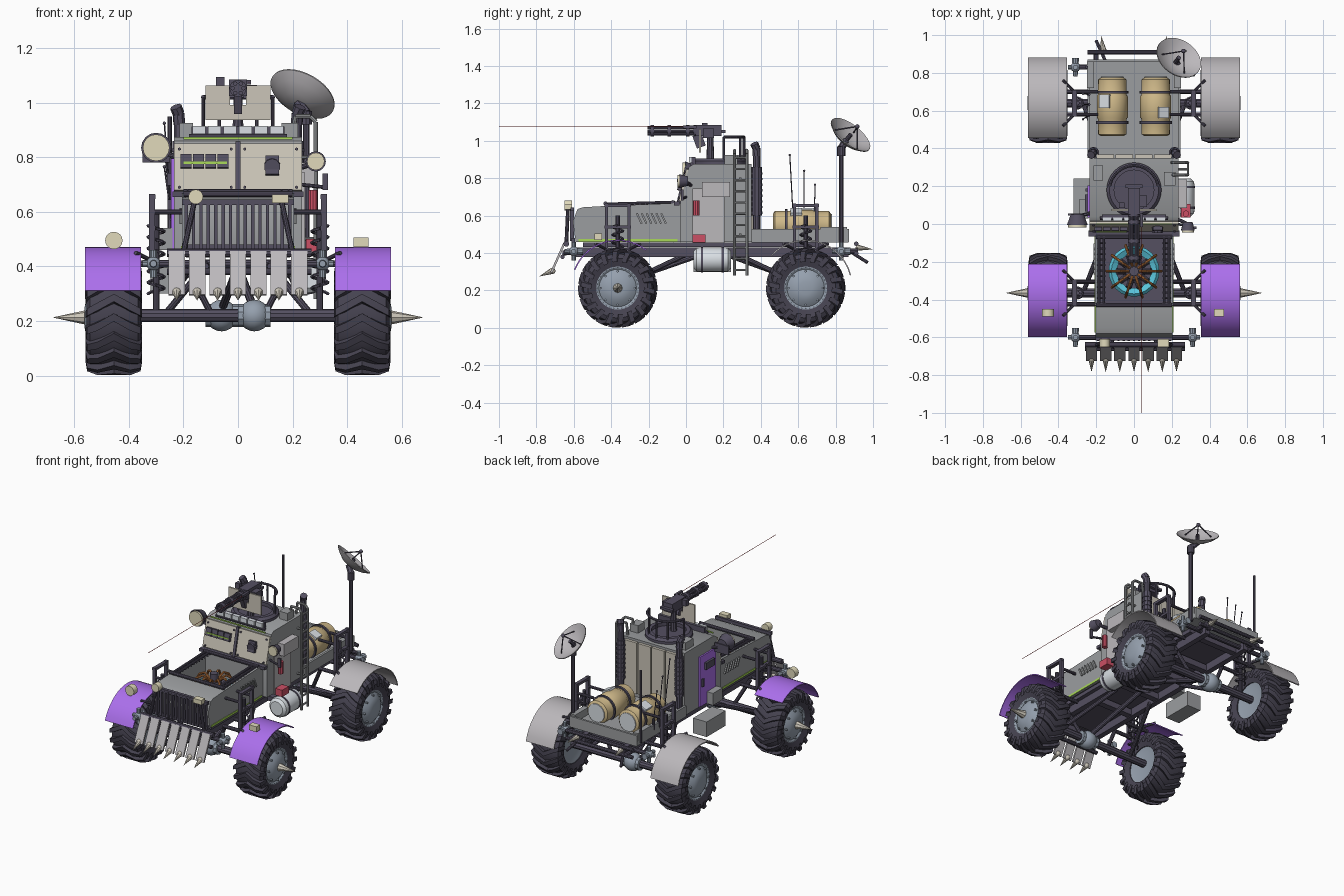
import bpy, bmesh
from math import sin, cos, pi, radians
from mathutils import Vector, Matrix, Euler

COL = dict(body=(.33, .34, .35), dark=(.09, .08, .12), tyre=(.06, .055, .08), purple=(.41, .16, .84),
           pale=(.5, .48, .5), beige=(.6, .56, .48), hub=(.3, .35, .42), tan=(.62, .48, .25), white=(.7, .74, .78),
           red=(.6, .08, .13), green=(.4, .7, .1), cyan=(.1, .55, .7), orange=(.6, .22, .06), lamp=(.75, .7, .5),
           laser=(.4, .02, .02))
MATS = {}
for k, c in COL.items():
    MATS[k] = bpy.data.materials.new(k)
    MATS[k].diffuse_color = (*c, 1)


class Part:
    """Collects primitives in one mesh object, optionally mirrored left to right."""
    def __init__(s, name, mat, mirror=False):
        s.name, s.mat, s.mirror, s.bm = name, mat, mirror, bmesh.new()

    def box(s, c, size, rot=(0, 0, 0)):
        m = Matrix.Translation(c) @ Euler([radians(a) for a in rot]).to_matrix().to_4x4() @ Matrix.Diagonal((*size, 1))
        bmesh.ops.create_cube(s.bm, size=1, matrix=m)
        return s

    def rod(s, a, b, r, r2=None, n=10):
        a, b = Vector(a), Vector(b)
        m = Matrix.Translation((a + b) / 2) @ (b - a).to_track_quat('Z', 'Y').to_matrix().to_4x4()
        bmesh.ops.create_cone(s.bm, cap_ends=True, segments=n, radius1=r, radius2=r if r2 is None else r2,
                              depth=(b - a).length, matrix=m)
        return s

    def chain(s, pts, r, n=8):
        for a, b in zip(pts, pts[1:]):
            s.rod(a, b, r, n=n)
        return s

    def ball(s, c, r):
        bmesh.ops.create_uvsphere(s.bm, u_segments=16, v_segments=10, radius=r, matrix=Matrix.Translation(c))
        return s

    def prism(s, yz, x0, x1):
        n = len(yz)
        v = [[s.bm.verts.new((x, *p)) for p in yz] for x in (x0, x1)]
        for row in v:
            s.bm.faces.new(row)
        for i in range(n):
            s.bm.faces.new((v[0][i], v[0][(i + 1) % n], v[1][(i + 1) % n], v[1][i]))
        return s

    def spin(s, prof, c, axis, n=32, closed=False):
        m = Matrix.Translation(c) @ Vector(axis).to_track_quat('Z', 'Y').to_matrix().to_4x4()
        v = [[s.bm.verts.new(m @ Vector((r * cos(2 * pi * i / n), r * sin(2 * pi * i / n), h))) for i in range(n)]
             for r, h in prof]
        for j in range(len(prof) - (0 if closed else 1)):
            k = (j + 1) % len(prof)
            for i in range(n):
                s.bm.faces.new((v[j][i], v[j][(i + 1) % n], v[k][(i + 1) % n], v[k][i]))
        bmesh.ops.remove_doubles(s.bm, verts=[q for row in v for q in row], dist=1e-6)
        return s

    def done(s):
        bmesh.ops.recalc_face_normals(s.bm, faces=s.bm.faces)
        me = bpy.data.meshes.new(s.name)
        s.bm.to_mesh(me)
        s.bm.free()
        me.materials.append(MATS[s.mat])
        o = bpy.data.objects.new(s.name, me)
        bpy.context.collection.objects.link(o)
        if s.mirror:
            o.modifiers.new("mirror", 'MIRROR').use_mirror_merge = False
        return o


# wheels: tyre with chevron lugs, domed hub, fender
for tag, wy in (("front", -.365), ("rear", .64)):
    wc = Vector((.455, wy, .213))
    t = Part(tag + "_tyres", 'tyre', True)
    t.spin([(.115, -.085), (.16, -.1), (.183, -.088), (.192, -.05), (.192, .05), (.183, .088), (.16, .1), (.115, .085)],
           wc, (1, 0, 0), 36, True)
    for k in range(36):
        a0, sd, rows = (k // 2) * 2 * pi / 18, (1, -1)[k % 2], []
        for x, lo, hi, da in ((0, .18, .212, 0), (.06, .18, .212, .16), (.098, .165, .197, .25), (.104, .14, .16, .28)):
            rows.append([t.bm.verts.new(wc + Vector((x * sd, r * cos(a0 + da + w), r * sin(a0 + da + w))))
                         for r, w in ((lo, -.085), (hi, -.07), (hi, .07), (lo, .085))])
        for p, q in zip(rows, rows[1:]):
            for i in range(4):
                t.bm.faces.new((p[i], p[(i + 1) % 4], q[(i + 1) % 4], q[i]))
        t.bm.faces.new(rows[0])
        t.bm.faces.new(rows[-1])
    t.done()
    h = Part(tag + "_hubs", 'hub', True)
    h.spin([(0, -.07), (.08, -.07), (.118, -.08), (.122, .085), (.11, .085), (.1, .078), (.07, .1), (.035, .108), (0, .108)],
           wc, (1, 0, 0))
    for k in range(8):
        a = k * pi / 4
        p = wc + Vector((.07, .09 * cos(a), .09 * sin(a)))
        h.rod(p, p + Vector((.028, 0, 0)), .007, n=6)
    h.done()
    if tag == "front":
        Part("hub_spikes", 'beige', True).rod((.56, wy, .213), (.68, wy, .213), .026, 0, 8).done()
    lo, hi = ((52, 159) if tag == "front" else (14, 138))
    arc = [radians(lo + (hi - lo) * i / 14) for i in range(15)]
    yz = [(wy + .25 * cos(a), .222 + .25 * sin(a)) for a in arc] + \
         [(wy + .243 * cos(a), .222 + .243 * sin(a)) for a in reversed(arc)]
    Part(tag + "_fenders", 'purple' if tag == "front" else 'pale', True).prism(yz, .355, .56).done()
    # axle, differential, suspension arms and towers
    dx = .06 if tag == "front" else -.06
    Part(tag + "_axle", 'dark').rod((-.39, wy, .22), (.39, wy, .22), .024).done()
    Part(tag + "_differential", 'hub').ball((dx, wy, .22), .058).rod((dx - .06, wy, .22), (dx + .06, wy, .22), .042).done()
    s = Part(tag + "_suspension", 'dark', True)
    cy = wy + (.36 if wy < 0 else -.36)
    s.rod((.27, wy, .22), (.13, cy, .39), .013).rod((.1, wy, .23), (.19, wy - .04, .4), .012)
    for d in (-.06, .06):
        s.box((.315, wy + d, .53), (.022, .018, .27)).rod((.19, wy + d, .41), (.36, wy + d, .41), .012)
        s.rod((.19, wy + d, .6), (.32, wy + d, .6), .009).rod((.315, wy + d, .42), (.375, wy + d * 2, .45), .008)
    for z in (.42, .54, .655):
        s.box((.315, wy, z), (.024, .14, .016))
    s.rod((.3, wy, .23), (.3, wy, .6), .012)
    s.chain([(.3 + .03 * cos(i * pi / 4), wy + .03 * sin(i * pi / 4), .3 + i * .0052) for i in range(49)], .006, 5)
    s.done()

# chassis with bumpers and joints
c = Part("chassis", 'dark')
for x in (-.15, .15):
    c.box((x, .13, .405), (.035, 1.48, .05))
for y in (-.58, -.2, .05, .3, .5, .78):
    c.box((0, y, .405), (.3, .04, .04))
c.box((0, .1, .445), (.38, 1.3, .025)).rod((.06, -.36, .24), (0, .1, .4), .015).rod((-.06, .64, .24), (0, .2, .4), .015)
for y, z in ((-.6, .41), (.83, .41)):
    c.rod((-.31, y, z), (.31, y, z), .014)
for z in (.4, .45):
    c.rod((-.245, .91, z), (.245, .91, z), .012)
c.done()
j = Part("corner_joints", 'hub', True)
for y in (-.6, .83):
    j.ball((.31, y, .41), .026).rod((.31, y - .05, .41), (.31, y + .05, .41), .012, .02).rod((.27, y, .41), (.35, y, .41), .013)
    j.rod((.31, y, .36), (.31, y, .46), .013)
j.done()
Part("rear_struts", 'dark', True).rod((.2, .83, .41), (.2, .92, .41), .014).rod((.15, .86, .42), (.2, .97, .35), .009).done()
Part("rear_spikes", 'beige', True).rod((.16, .91, .43), (.175, 1.0, .42), .018, 0, 8).done()

# spiked plow and lamp posts
p, q = Part("plow_plates", 'pale'), Part("plow_spikes", 'beige')
for i in range(7):
    x = -.225 + .075 * i
    p.box((x, -.685, .375), (.06, .012, .175), (-24, 0, 0))
    q.rod((x, -.715, .305), (x, -.785, .275), .017, 0, 8).ball((x, -.715, .305), .017)
p.done()
q.done()
Part("plow_frame", 'dark').rod((-.26, -.64, .45), (.27, -.64, .45), .016).rod((-.26, -.66, .38), (.27, -.66, .38), .012) \
    .chain([(-.12, -.58, .41), (-.12, -.66, .4)], .014).chain([(.12, -.58, .41), (.12, -.66, .4)], .014) \
    .rod((-.2, -.64, .45), (-.155, -.63, .66), .01).rod((.2, -.64, .45), (.155, -.63, .66), .01).done()
Part("front_lamps", 'lamp').rod((-.155, -.65, .655), (-.155, -.61, .655), .027, n=16).box((.155, -.63, .648), (.06, .04, .03)).done()

# hood with open engine bay and grille
hood = Part("hood", 'body')
hood.prism([(-.59, .46), (-.605, .57), (-.58, .635), (-.55, .645), (-.43, .652), (-.43, .46)], -.205, .205)
for x in (-.198, .198):
    hood.prism([(-.43, .46), (-.43, .652), (-.03, .668), (-.03, .46)], x - .008, x + .008)
hood.box((0, -.05, .56), (.39, .04, .21)).done()
g = Part("grille", 'dark').box((0, -.608, .635), (.41, .02, .02)).box((0, -.603, .47), (.41, .02, .02))
for i in range(15):
    g.box((-.19 + i * .0271, -.61, .55), (.012, .02, .17))
g.done()
Part("hood_stripe", 'green', True).box((.207, -.31, .468), (.004, .53, .014)).done()
lv = Part("hood_louvres", 'body', True)
for i in range(6):
    lv.box((.208, -.25 + i * .026, .585), (.014, .01, .06), (25, 0, 0))
lv.done()
f = Part("engine_bay_frame", 'dark').box((0, -.25, .49), (.39, .37, .02))
for x in (-.185, -.16, .16, .185):
    f.rod((x, -.43, .662), (x, -.06, .672), .008)
for i in range(13):
    y = -.42 + i * .029
    f.rod((-.195, y, .66), (-.15, y, .66), .005).rod((.15, y, .66), (.195, y, .66), .005)
f.rod((-.2, -.43, .665), (.2, -.43, .665), .011).rod((-.2, -.07, .672), (.2, -.07, .672), .011).done()
Part("engine_glow", 'cyan').spin([(.09, .0), (.13, .0), (.135, .02), (.12, .035), (.09, .02)], (0, -.25, .53), (0, 0, 1), 24, True).done()
e, e2 = Part("engine_core", 'dark'), Part("engine_pipes", 'orange')
e.rod((0, -.25, .5), (0, -.25, .6), .06, .045, 16).rod((0, -.25, .6), (0, -.25, .645), .025, n=12)
for k in range(10):
    u, w = cos(k * pi / 5), sin(k * pi / 5)
    P = lambda r, z: (u * r, -.25 + w * r, z)
    e.rod(P(.04, .55), P(.09, .57), .017)
    e2.chain([P(.03, .6), P(.07, .63), P(.11, .61), P(.145, .54)], .007)
e.done()
e2.done()

# cab, armour plates, doors
Part("cab", 'body').prism([(-.03, .46), (-.03, .67), (.015, .86), (.04, .875), (.35, .875), (.35, .46)], -.235, .235).done()
Part("windscreen_armour", 'beige', True).box((.122, -.012, .763), (.225, .014, .175), (-13, 0, 0)).done()
v = Part("vision_slits", 'dark')
for i in range(4):
    v.box((-.19 + i * .045, -.03, .785), (.04, .02, .05), (-13, 0, 0))
v.rod((.125, 0, .77), (.125, -.045, .765), .03).box((.125, -.03, .77), (.05, .02, .07), (-13, 0, 0))
v.box((0, -.018, .763), (.018, .02, .19), (-13, 0, 0)).box((0, -.05, .665), (.48, .03, .02)).done()
Part("slit_glow", 'green').box((-.12, -.042, .78), (.16, .004, .008)).box((0, .0, .87), (.4, .006, .008)).done()
bolts = Part("plate_bolts", 'dark', True)
for x in (.025, .215):
    for z in (.69, .83):
        bolts.rod((x, -.01 + (z - .763) * .24, z), (x, -.028 + (z - .763) * .24, z), .006, n=6)
bolts.done()
Part("left_door", 'purple').box((-.238, .12, .63), (.014, .17, .33)).done()
Part("left_door_fittings", 'dark').box((-.25, .11, .72), (.02, .09, .045)).box((-.25, .18, .62), (.016, .015, .05)).done()
Part("right_door", 'pale').box((.238, .12, .6), (.014, .17, .29)).done()
r = Part("cab_back_panels", 'beige')
for i in range(4):
    r.box((-.153 + i * .102, .358, .69), (.092, .02, .34))
r.done()
Part("roof_light_bar", 'dark').rod((-.18, .03, .875), (.18, .03, .875), .01).box((0, .04, .895), (.34, .02, .035)).done()
L = Part("roof_lights", 'white')
for i in range(6):
    L.box((-.143 + i * .057, .025, .9), (.048, .02, .03))
L.done()

# turret with rotary gun, shield and railing
Part("turret_ring", 'dark').spin([(.105, 0), (.145, 0), (.145, .02), (.13, .035), (.105, .035)], (0, .18, .872), (0, 0, 1), 40, True) \
    .rod((0, .18, .87), (0, .18, .884), .11, n=32).done()
G = Part("turret_gun", 'dark').rod((0, .13, .88), (0, .13, 1.03), .022, .016).box((0, .12, 1.055), (.065, .14, .06))
G.box((.045, .12, 1.04), (.05, .06, .05)).box((0, .07, 1.0), (.03, .05, .07), (20, 0, 0)).box((0, .2, 1.05), (.09, .02, .015))
for k in range(6):
    x, z = .02 * cos(k * pi / 3), 1.053 + .02 * sin(k * pi / 3)
    G.rod((x, -.205, z), (x, .06, z), .008, n=8)
for y in (-.19, -.1, 0, .04):
    G.rod((0, y, 1.053), (0, y + .02, 1.053), .031, n=16)
G.box((.04, .02, 1.075), (.016, .07, .016)).box((-.065, .1, 1.075), (.03, .03, .04)).done()
Part("gun_shield", 'beige', True).box((.075, .075, 1.0), (.09, .01, .125)).box((.02, .075, .965), (.04, .01, .055)).done()
R = Part("turret_railing", 'dark')
top = [(.13 * cos(a), .18 + .13 * sin(a), 1.02) for a in [radians(10 + 16 * i) for i in range(11)]]
R.chain(top, .008)
for pt in top[::5] + [top[3], top[7]]:
    R.rod((pt[0], pt[1], .88), pt, .007)
R.done()
Part("ammo_boxes", 'body').box((.19, .24, .9), (.06, .07, .05)).box((-.19, .27, .9), (.05, .08, .05)).done()
Part("laser_sight_beam", 'laser').rod((.04, -1, 1.075), (.04, .0, 1.075), .0015, n=6).done()

# cab side equipment
S = Part("side_lamp_housings", 'dark').rod((-.3, -.005, .835), (-.3, .05, .835), .055, .035, 16).rod((.285, -.035, .785), (.285, .01, .785), .037, .025, 16)
S.box((-.3, .05, .81), (.1, .012, .06)).rod((-.3, .04, .82), (-.22, .06, .8), .01).rod((.285, 0, .78), (.22, .03, .76), .01)
S.rod((.23, .0, .7), (.32, -.02, .69), .007).box((.32, -.02, .71), (.02, .012, .06)).done()
Part("side_lamp_lenses", 'lamp').rod((-.3, -.018, .835), (-.3, -.005, .835), .049, n=16).rod((.285, -.045, .785), (.285, -.035, .785), .032, n=16).done()
Part("fender_lamps", 'lamp').rod((-.455, -.49, .495), (-.455, -.45, .495), .032, n=16).box((.45, -.47, .488), (.055, .04, .035)).done()
Part("red_canisters", 'red').rod((.275, .055, .6), (.275, .055, .68), .017).box((.275, .07, .478), (.05, .07, .045)).done()
Part("left_side_boxes", 'body').box((-.265, .08, .5), (.05, .1, .08)).box((-.27, .14, .35), (.1, .2, .1)).done()
Part("right_air_box", 'pale').box((.255, .16, .74), (.05, .15, .08)).done()
Part("side_tank", 'white').spin([(0, 0), (.045, 0), (.062, .015), (.065, .03), (.065, .17), (.062, .185), (.045, .2), (0, .2)],
                                (.255, .04, .365), (0, 1, 0), 24).done()
b = Part("tank_straps", 'dark')
for y in (.08, .19):
    b.rod((.255, y, .365), (.255, y + .012, .365), .068, n=24)
b.box((.18, .14, .4), (.06, .14, .03)).done()
ld = Part("ladder", 'body')
for y in (.26, .325):
    ld.chain([(.285, y, .28), (.285, y, .93), (.265, y, .95), (.21, y, .95), (.2, y, .875)], .008)
for i in range(11):
    ld.rod((.285, .26, .31 + i * .06), (.285, .325, .31 + i * .06), .006)
for z in (.5, .8):
    ld.rod((.235, .29, z), (.285, .29, z), .007)
ld.done()
x = Part("exhaust_stacks", 'dark', True).rod((.215, .378, .52), (.215, .378, .93), .02).rod((.215, .378, .6), (.215, .378, .86), .027)
x.chain([(.215, .378, .92), (.218, .376, .96), (.228, .365, .985)], .022)
for i in range(8):
    x.rod((.215, .378, .61 + i * .03), (.215, .378, .622 + i * .03), .031)
x.done()

# cargo bed with two barrels
bed = Part("cargo_bed", 'body').box((0, .61, .475), (.49, .52, .035))
for sx in (-.24, .24):
    bed.box((sx, .61, .495), (.014, .52, .07)).box((sx * .96, .79, .515), (.035, .14, .05))
bed.box((0, .865, .495), (.49, .014, .07)).done()
Part("barrels", 'tan', True).spin([(0, 0), (.06, 0), (.075, .01), (.076, .09), (.082, .1), (.082, .21), (.076, .22), (.075, .3), (.06, .31), (0, .31)],
                                 (.115, .465, .55), (0, 1, 0), 24).done()
Part("barrel_patches", 'white').box((-.15, .65, .61), (.06, .07, .04), (0, -25, 0)).box((.15, .59, .61), (.06, .06, .04), (0, 25, 0)) \
    .rod((-.115, .76, .55), (-.115, .781, .55), .06, n=20).rod((.115, .76, .55), (.115, .781, .55), .06, n=20).done()
bb = Part("barrel_bands", 'dark', True)
for y in (.53, .69):
    bb.rod((.115, y, .55), (.115, y + .014, .55), .085, n=24)
bb.done()

# dish on mast, antennas
n = Vector((.4, .57, .71)).normalized()
D = Vector((.23, .87, 1.02))
Part("dish_mast", 'dark').rod((.25, .83, .45), (.25, .83, .95), .013).rod((.25, .83, .92), (.25, .83, .97), .022) \
    .chain([(.25, .83, .96), D - n * .03], .02).done()
Part("dish", 'pale').spin([(0, -.035), (.05, -.028), (.095, -.008), (.128, .015), (.127, .02), (.094, -.002), (.05, -.021), (0, -.028)], D, n, 32).done()
F = Part("dish_feed", 'dark').ball(D + n * .08, .012).rod(D - n * .03, D + n * .02, .012)
u = n.orthogonal().normalized()
for k in range(3):
    F.rod(D + (Matrix.Rotation(k * 2 * pi / 3, 3, n) @ u) * .09, D + n * .08, .004, n=6)
F.done()
A = Part("antennas", 'dark').rod((-.25, .83, .47), (-.25, .83, .95), .008)
for y, y2, z in ((.575, .555, .925), (.632, .632, .84), (.685, .69, .765)):
    A.rod((-.24, y, .5), (-.24, y, .57), .009).rod((-.24, y, .55), (-.27, y2, z), .003, n=6).ball((-.27, y2, z), .006)
A.done()

# smooth round parts, keep hard edges
for o in bpy.context.scene.objects:
    o.select_set(True)
    bpy.context.view_layer.objects.active = o
bpy.ops.object.shade_smooth_by_angle(angle=radians(35))
